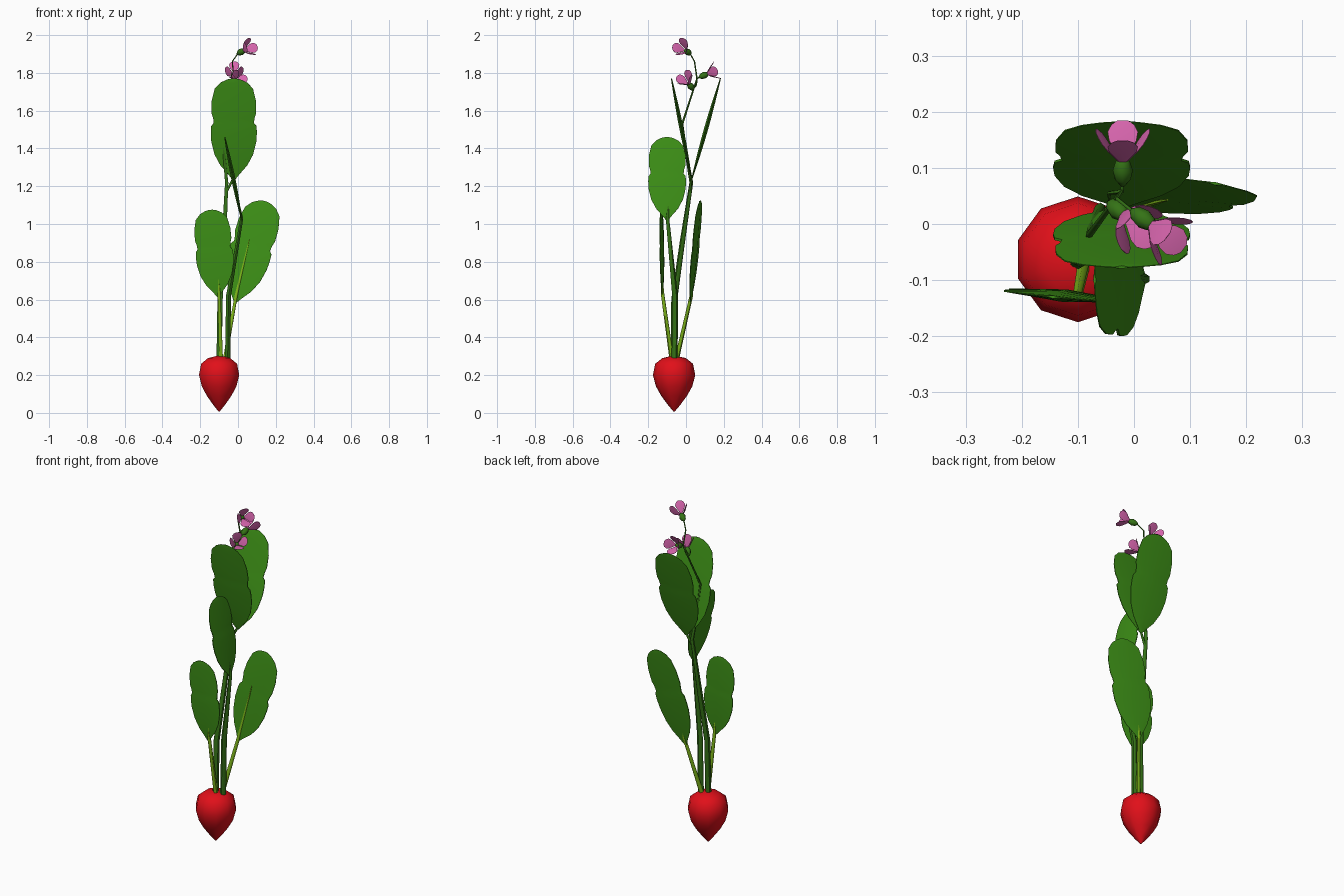
import bpy, bmesh, math
from mathutils import Vector

if "Cube" in bpy.data.objects:
    bpy.data.objects.remove(bpy.data.objects["Cube"])


def mat(name, rgb):
    m = bpy.data.materials.new(name)
    m.diffuse_color = (*rgb, 1)
    m.use_nodes = True
    m.node_tree.nodes["Principled BSDF"].inputs["Base Color"].default_value = m.diffuse_color
    return m


RED = mat("red", (0.75, 0.005, 0.01))
LEAF = mat("leaf_green", (0.045, 0.27, 0.008))
STEM = mat("stem_green", (0.035, 0.17, 0.008))
RIB = mat("light_green", (0.2, 0.45, 0.01))
PINK = mat("pink", (0.68, 0.13, 0.42))


def finish(bm, name, m, smooth=None):
    bmesh.ops.recalc_face_normals(bm, faces=bm.faces)
    me = bpy.data.meshes.new(name)
    bm.to_mesh(me)
    bm.free()
    ob = bpy.data.objects.new(name, me)
    bpy.context.collection.objects.link(ob)
    me.materials.append(m)
    if smooth:
        bpy.ops.object.select_all(action='DESELECT')
        bpy.context.view_layer.objects.active = ob
        ob.select_set(True)
        bpy.ops.object.shade_smooth_by_angle(angle=math.radians(smooth))
    return ob


def loft(bm, rings):
    """Skin a list of equal-length point rings and cap both ends."""
    vs = [[bm.verts.new(p) for p in r] for r in rings]
    n = len(vs[0])
    for a, b in zip(vs, vs[1:]):
        for i in range(n):
            bm.faces.new((a[i], a[(i + 1) % n], b[(i + 1) % n], b[i]))
    bm.faces.new(vs[0])
    bm.faces.new(vs[-1])


def tube(name, path, radii, m, sides=6, smooth=60):
    pts = [Vector(p) for p in path]
    rings = []
    for i, p in enumerate(pts):
        d = (pts[min(i + 1, len(pts) - 1)] - pts[max(i - 1, 0)]).normalized()
        ref = Vector((1, 0, 0)) if abs(d.x) < 0.9 else Vector((0, 1, 0))
        u = d.cross(ref).normalized()
        v = d.cross(u)
        rings.append([p + radii[i] * (math.cos(a) * u + math.sin(a) * v)
                      for a in (2 * math.pi * k / sides for k in range(sides))])
    bm = bmesh.new()
    loft(bm, rings)
    return finish(bm, name, m, smooth)


# Lens-shaped blade: distance along the axis, share of the half width
LEAF_SHAPE = [(0, .06), (.06, .27), (.14, .58), (.25, .84), (.38, .98), (.47, 1), (.53, .98),
              (.56, .87), (.61, .9), (.66, .97), (.78, .96), (.9, .83), (.96, .58), (.99, .3), (1, .1)]
PETAL_SHAPE = [(0, .15), (.25, .5), (.5, .9), (.72, 1), (.9, .75), (1, .35)]


def blade(name, base, tip, side, half, thick, m, shape):
    base, tip = Vector(base), Vector(tip)
    d = tip - base
    w = Vector(side)
    w = (w - d * (w.dot(d) / d.dot(d))).normalized()
    n = d.cross(w).normalized()
    rings = []
    for t, h in shape:
        p = base + d * t
        k = thick * (0.25 + 0.75 * math.sin(math.pi * t))
        e, s = w * half * h, n * k
        rings.append([p + e + s * .2, p + s, p - e + s * .2, p - e - s * .2, p - s, p + e - s * .2])
    bm = bmesh.new()
    loft(bm, rings)
    return finish(bm, name, m, 35)


# Root bulb
tube("bulb", [(-.1, -.063, z) for z in (.008, .04, .09, .14, .2, .26, .29, .3)],
     [.004, .031, .068, .096, .112, .1, .062, .02], RED, 10, 50)

# Stems
tube("main_stem", [(-.1, -.065, .28), (-.095, -.062, .6), (-.075, -.02, .9), (-.06, .028, 1.22),
                   (-.075, 0, 1.38), (-.08, -.02, 1.53), (-.022, .058, 1.77)],
     [.016, .016, .014, .01, .007, .006, .004], STEM)
tube("main_leaf_joint", [(-.062, .02, 1.17), (-.02, .03, 1.25)], [.008, .006], STEM)
tube("side_stem", [(-.055, -.06, .28), (-.05, -.058, .62), (.02, -.098, 1.03), (-.002, -.092, 1.14)],
     [.016, .015, .009, .002], STEM)
tube("left_leaf_stem", [(-.09, -.075, .28), (-.1, -.124, .63), (-.105, -.133, .79)], [.012, .009, .002], RIB)
tube("right_leaf_stem", [(-.07, -.05, .28), (-.01, .028, .62), (.06, .043, .92)], [.012, .009, .002], RIB)

# Leaves
for name, base, tip, side, half in [
        ("left_leaf", (-.105, -.125, .615), (-.145, -.13, 1.075), (1, -.1, 0), .1),
        ("right_leaf", (-.015, .025, .585), (.145, .072, 1.12), (1, -.15, 0), .115),
        ("side_leaf", (.02, -.1, 1.02), (-.07, -.1, 1.46), (0, 1, 0), .1),
        ("top_front_leaf", (-.022, .03, 1.235), (-.022, -.077, 1.77), (1, 0, 0), .122),
        ("top_back_leaf", (-.022, .03, 1.235), (-.022, .182, 1.77), (1, 0, 0), .122)]:
    blade(name, base, tip, side, half, .011, LEAF, LEAF_SHAPE)

# Flowers: stalk, calyx and four spread petals around each axis
HUB = Vector((-.022, .058, 1.77))
for i, (start, c, direction, bend) in enumerate([
        (HUB, (-.005, .025, 1.9), (.75, -.55, .38), (-.03, .045, 1.86)),
        (HUB, (-.02, .068, 1.776), (0, .9, .36), (-.021, .063, 1.773)),
        (HUB, (-.045, .04, 1.71), (.55, -.5, .65), (-.045, .055, 1.735))], 1):
    c, d = Vector(c), Vector(direction).normalized()
    tube(f"flower_stalk_{i}", [start, bend, c + d * .005], [.004, .0035, .003], STEM)
    tube(f"calyx_{i}", [c + d * s for s in (0, .012, .03, .046, .055)],
         [.004, .014, .018, .013, .006], STEM, 8)
    right = d.cross(Vector((0, 0, 1))).normalized()
    up = right.cross(d)
    for k in range(4):
        a = math.pi / 2 * k
        out = math.cos(a) * up + math.sin(a) * right
        side = -math.sin(a) * up + math.cos(a) * right
        base = c + d * .046 + out * .006
        blade(f"petal_{i}_{k + 1}", base, base + d * .06 + out * .042, side, .027, .003, PINK, PETAL_SHAPE)
